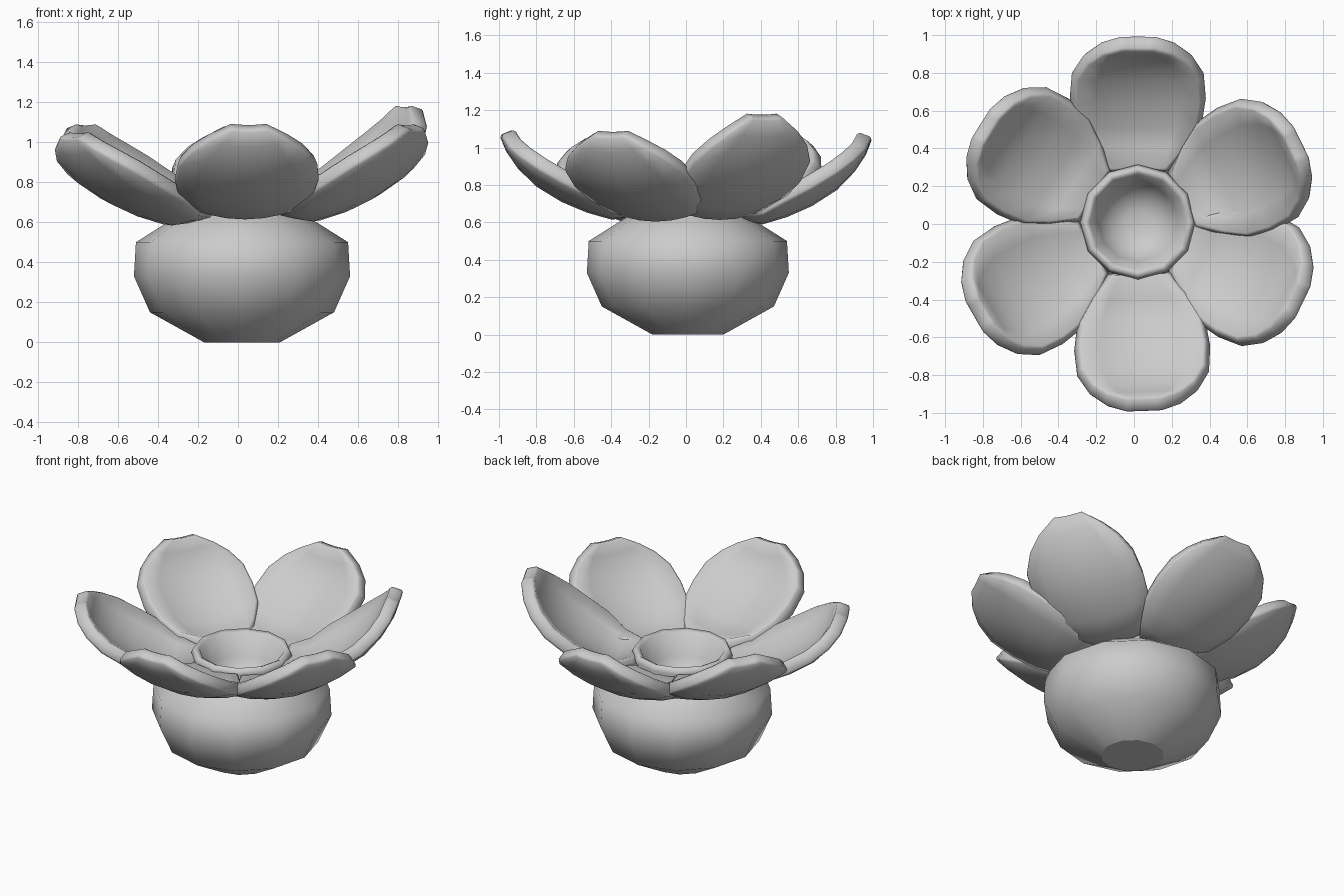
import bpy, bmesh, math
from mathutils import Vector

if "Cube" in bpy.data.objects:
    bpy.data.objects.remove(bpy.data.objects["Cube"], do_unlink=True)

CENTRE = Vector((0.02, 0.01, 0))

clay = bpy.data.materials.new("grey clay")
clay.use_nodes = True
grey = (0.6, 0.6, 0.6, 1)
clay.diffuse_color = grey
clay.node_tree.nodes["Principled BSDF"].inputs["Base Color"].default_value = grey


def make_object(name, bm):
    mesh = bpy.data.meshes.new(name)
    bm.to_mesh(mesh)
    bm.free()
    mesh.materials.append(clay)
    obj = bpy.data.objects.new(name, mesh)
    bpy.context.collection.objects.link(obj)
    return obj


def make_lathe(name, profile, sides=12):
    """Lathe a profile and close its last ring with an upward disc."""
    bm = bmesh.new()
    rings = []
    for r, z in profile:
        angles = [math.tau * i / sides for i in range(sides)]
        rings.append([bm.verts.new(CENTRE + Vector((r * math.cos(a), r * math.sin(a), z)))
                      for a in angles])
    for low, high in zip(rings, rings[1:]):
        for i in range(sides):
            j = (i + 1) % sides
            bm.faces.new((low[i], low[j], high[j], high[i]))
    bm.faces.new(rings[-1])
    for face in bm.faces:
        face.smooth = True
    return make_object(name, bm)


# Petal stations: radius, height, half width
STATIONS = [(0.27, 0.675, 0.16), (0.40, 0.655, 0.26), (0.52, 0.69, 0.33),
            (0.65, 0.745, 0.35), (0.78, 0.825, 0.34), (0.87, 0.915, 0.28),
            (0.925, 0.995, 0.20), (0.957, 1.075, 0.09)]
COLUMNS = 6


def make_petal(name, degrees, reach, lift, drop):
    """Cupped petal pointing outward, thickened by a solidify modifier."""
    bm = bmesh.new()
    angle = math.radians(degrees)
    out = Vector((math.cos(angle), math.sin(angle), 0))
    side = Vector((-out.y, out.x, 0))
    rows = []
    for r, z, half in STATIONS:
        row = []
        for c in range(COLUMNS + 1):
            across = half * (2 * c / COLUMNS - 1)
            height = 0.66 + (z - 0.66) * lift - drop + 0.75 * across ** 2
            row.append(bm.verts.new(CENTRE + out * r * reach + side * across
                                    + Vector((0, 0, height))))
        rows.append(row)
    for near, far in zip(rows, rows[1:]):
        for c in range(COLUMNS):
            bm.faces.new((near[c], far[c], far[c + 1], near[c + 1]))
    obj = make_object(name, bm)
    solid = obj.modifiers.new("thickness", 'SOLIDIFY')
    solid.thickness = 0.082
    solid.offset = 0
    rounding = obj.modifiers.new("soft rim", 'BEVEL')
    rounding.width = 0.012
    rounding.limit_method = 'ANGLE'
    rounding.angle_limit = math.radians(60)
    bpy.ops.object.select_all(action='DESELECT')
    obj.select_set(True)
    bpy.context.view_layer.objects.active = obj
    bpy.ops.object.modifier_apply(modifier=solid.name)
    bpy.ops.object.modifier_apply(modifier=rounding.name)
    bpy.ops.object.shade_smooth_by_angle(angle=math.radians(50))
    return obj


# Round pot with a soft lip and a bowl-shaped well, and its flat foot
make_lathe("pot", [(0.19, 0), (0.46, 0.15), (0.54, 0.33), (0.53, 0.50), (0.34, 0.62),
                   (0.28, 0.66), (0.305, 0.71), (0.285, 0.75), (0.255, 0.735),
                   (0.21, 0.60), (0.15, 0.52), (0.07, 0.49)])
make_lathe("foot", [(0.19, 0.0)])

# Six petals with slightly different reach and lift
make_petal("front_petal", 272, 1.01, 1.0, 0.0)
make_petal("back_petal", 90, 0.99, 1.03, 0.025)
make_petal("back_left_petal", 26, 0.97, 1.22, 0.0)
make_petal("front_left_petal", -26, 0.98, 1.02, 0.01)
make_petal("back_right_petal", 148, 0.99, 1.02, 0.01)
make_petal("front_right_petal", 210, 1.01, 0.97, 0.03)
